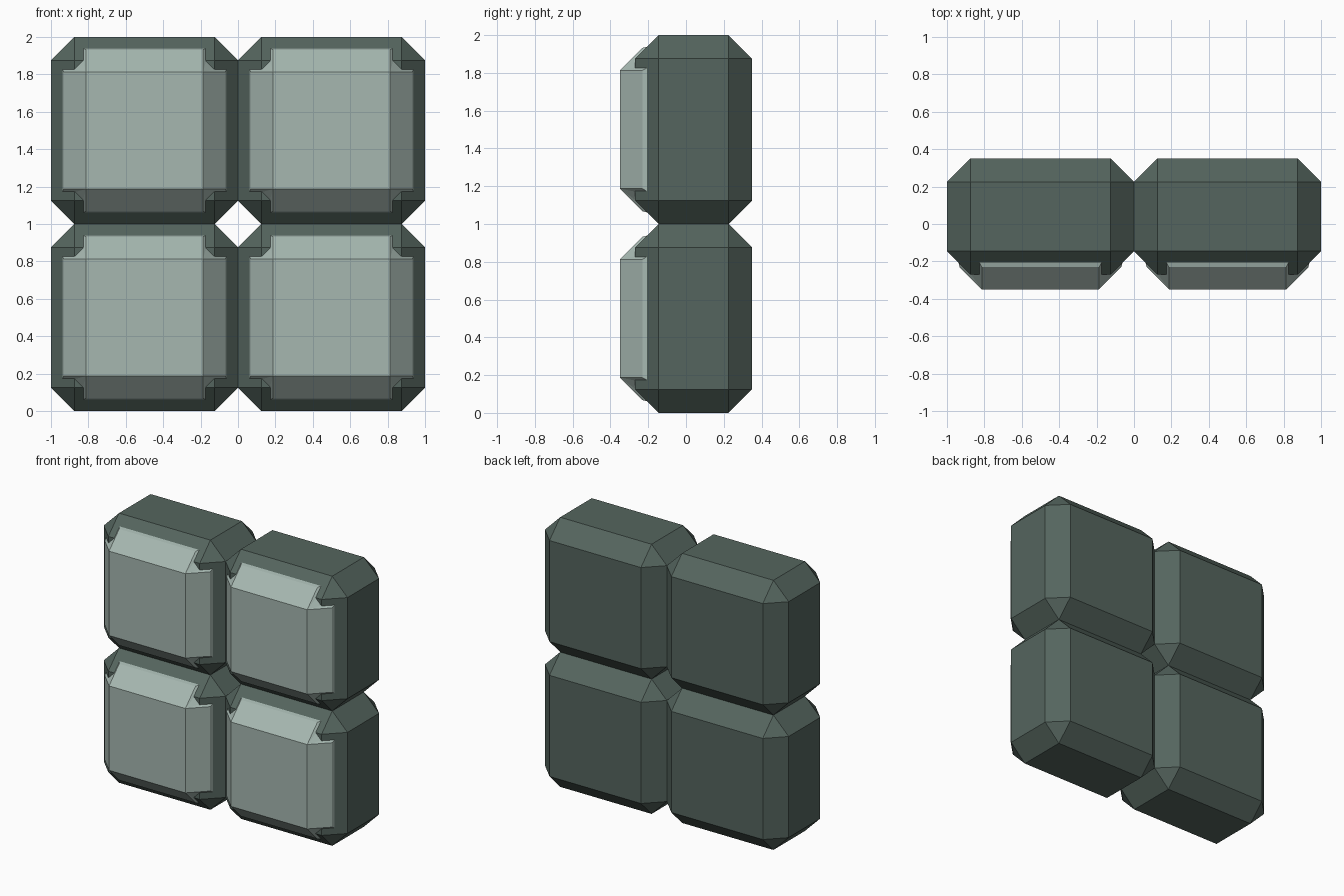
import bpy, bmesh
from mathutils import Matrix, Vector

if "Cube" in bpy.data.objects:
    bpy.data.objects.remove(bpy.data.objects["Cube"])


def material(name, rgb):
    m = bpy.data.materials.new(name)
    m.diffuse_color = (*rgb, 1)
    m.use_nodes = True
    m.node_tree.nodes["Principled BSDF"].inputs["Base Color"].default_value = m.diffuse_color
    return m


dark = material("dark_grey_green", (0.09, 0.13, 0.112))
light = material("light_grey_green", (0.38, 0.475, 0.435))


def finish(bm, name, mat):
    bmesh.ops.remove_doubles(bm, verts=bm.verts, dist=0.0005)
    bmesh.ops.recalc_face_normals(bm, faces=bm.faces)
    me = bpy.data.meshes.new(name)
    bm.to_mesh(me)
    bm.free()
    me.materials.append(mat)
    return me


# Chamfered block, 1 wide, 1 high, centred on its own middle
def block_mesh():
    bm = bmesh.new()
    bmesh.ops.create_cube(bm, size=1, matrix=Matrix.Translation((0, 0.04, 0)) @ Matrix.Diagonal((1, 0.62, 1, 1)))
    bmesh.ops.bevel(bm, geom=bm.edges[:], offset=0.125, segments=1, affect='EDGES', profile=0.5)
    return finish(bm, "block", dark)


# Raised front panel: square face with four flaps folded over the chamfers
def panel_mesh():
    bm = bmesh.new()

    def face(pts):
        bm.faces.new([bm.verts.new(p) for p in pts])

    corner = Vector((0.313, -0.35, 0.313))
    tip = Vector((0.313, -0.231, 0.432))
    base = Vector((0.33, -0.20, 0.44))
    inner = Vector((0.33, -0.265, 0.375))
    flip = Matrix.Diagonal((-1, 1, 1))
    for k in range(4):
        rot = Matrix.Rotation(k * 1.5707963, 3, 'Y')
        a, t, b, c = (rot @ p for p in (corner, tip, base, inner))
        a2, t2, b2, c2 = (rot @ flip @ p for p in (corner, tip, base, inner))
        face((a, t, t2, a2))        # flap
        face((t, b, b2, t2))        # flap lip
        face((a, c, b, t))          # flap sides
        face((a2, t2, b2, c2))
        face((a, c, rot @ Vector((0.375, -0.265, 0.33))))  # cut corner
    s = 0.313
    face([(-s, -0.35, -s), (s, -0.35, -s), (s, -0.35, s), (-s, -0.35, s)])
    return finish(bm, "panel", light)


# Two by two arrangement
parts = {"block": block_mesh(), "front_panel": panel_mesh()}
for row, z in (("lower", 0.5), ("upper", 1.5)):
    for side, x in (("left", -0.5), ("right", 0.5)):
        for part, me in parts.items():
            ob = bpy.data.objects.new(f"{row}_{side}_{part}", me)
            ob.location = (x, 0, z)
            bpy.context.collection.objects.link(ob)
